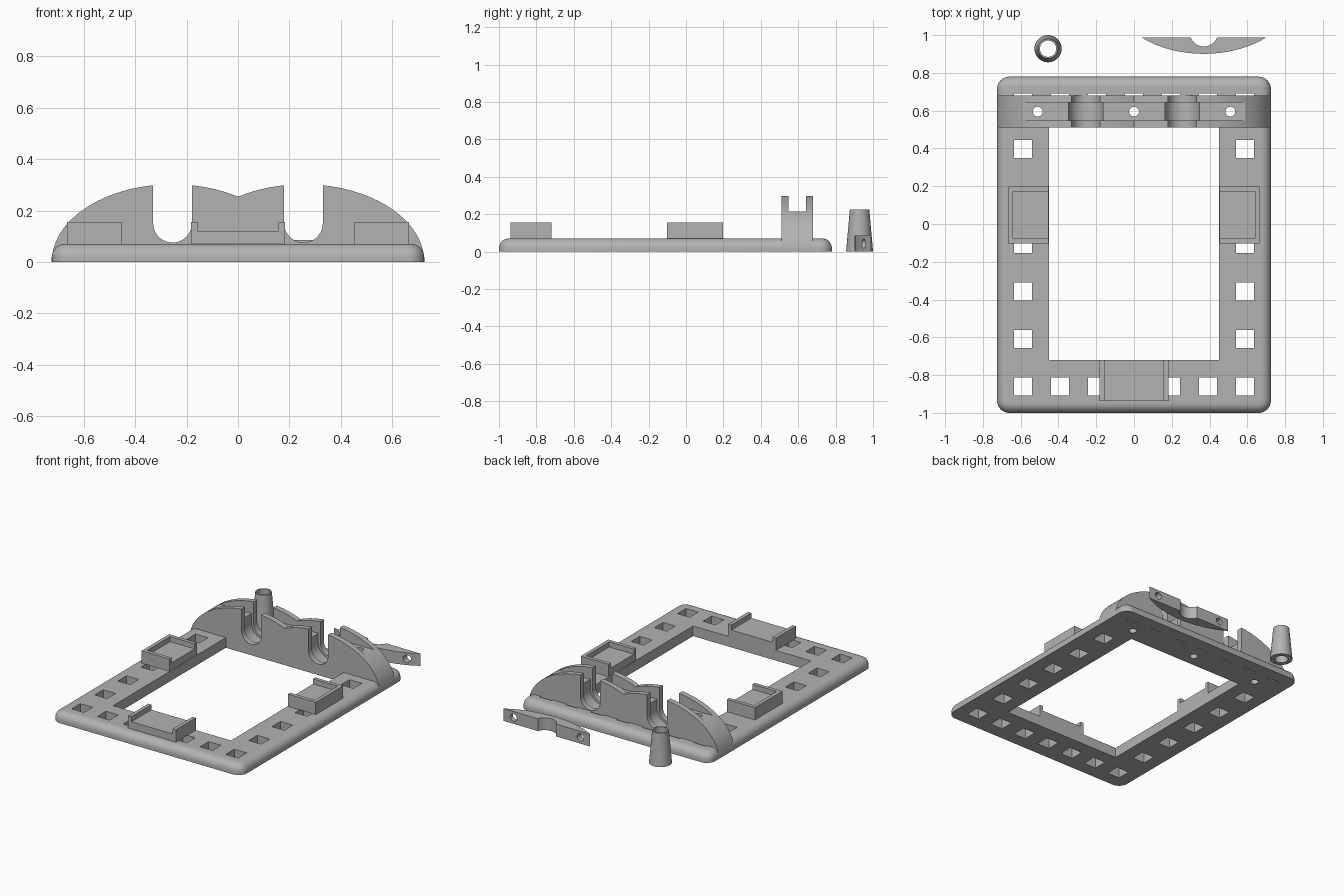
import bpy, bmesh, math
from mathutils import Vector

if "Cube" in bpy.data.objects:
    bpy.data.objects.remove(bpy.data.objects["Cube"])

grey = bpy.data.materials.new("grey_plastic")
grey.use_nodes = True
grey.diffuse_color = (0.45, 0.45, 0.45, 1)
grey.node_tree.nodes["Principled BSDF"].inputs["Base Color"].default_value = (0.45, 0.45, 0.45, 1)


def finish(name, bm):
    bmesh.ops.recalc_face_normals(bm, faces=bm.faces)
    mesh = bpy.data.meshes.new(name)
    bm.to_mesh(mesh)
    bm.free()
    mesh.materials.append(grey)
    ob = bpy.data.objects.new(name, mesh)
    bpy.context.collection.objects.link(ob)
    return ob


def add_box(bm, x0, x1, y0, y1, z0, z1):
    made = bmesh.ops.create_cube(bm, size=1)["verts"]
    for v in made:
        v.co = Vector((x1 if v.co.x > 0 else x0, y1 if v.co.y > 0 else y0, z1 if v.co.z > 0 else z0))


def add_prism(bm, points, axis, lo, hi):
    """Extrude a flat outline along Y (outline in XZ) or Z (outline in XY)."""
    def place(p, h):
        return (p[0], h, p[1]) if axis == "Y" else (p[0], p[1], h)
    face = bm.faces.new([bm.verts.new(place(p, lo)) for p in points])
    made = bmesh.ops.extrude_face_region(bm, geom=[face])["geom"]
    for v in made:
        if isinstance(v, bmesh.types.BMVert):
            v.co = place((v.co.x, v.co.z if axis == "Y" else v.co.y), hi)


def arc(cx, cy, rx, ry, a0, a1, n):
    steps = [math.radians(a0 + (a1 - a0) * i / n) for i in range(n + 1)]
    return [(cx + rx * math.cos(a), cy + ry * math.sin(a)) for a in steps]


def circle(cx, cy, r, n=32):
    return arc(cx, cy, r, r, 0, 360, n)[:-1]


def combine(target, bm, operation):
    tool = finish("cutter", bm)
    tool.hide_render = True
    mod = target.modifiers.new("combine", "BOOLEAN")
    mod.operation, mod.object, mod.solver = operation, tool, "EXACT"
    bpy.context.view_layer.objects.active = target
    bpy.ops.object.modifier_apply(modifier=mod.name)
    bpy.data.objects.remove(tool)


def smooth(ob):
    bpy.ops.object.select_all(action="DESELECT")
    ob.select_set(True)
    bpy.context.view_layer.objects.active = ob
    bpy.ops.object.shade_smooth_by_angle(angle=math.radians(30))


TOP = 0.07
HX, HZ, HUMP_A, HUMP_B = 0.255, 0.15, 0.47, 0.302

# Base plate with rounded corners and rounded upper rim
bm = bmesh.new()
add_box(bm, -0.725, 0.725, -1, 0.78, 0, TOP)
upright = [e for e in bm.edges if abs(e.verts[0].co.z - e.verts[1].co.z) > 0.01]
bmesh.ops.bevel(bm, geom=upright, offset=0.065, segments=10, profile=0.5, affect="EDGES")
rim = [e for e in bm.edges if all(v.co.z > TOP - 0.001 for v in e.verts)]
bmesh.ops.bevel(bm, geom=rim, offset=0.052, segments=8, profile=0.5, affect="EDGES")
frame = finish("base_frame", bm)

# Central opening and rows of square holes
bm = bmesh.new()
add_box(bm, -0.45, 0.45, -0.72, 0.51, -0.1, 0.2)
spots = [(i * 0.196, y) for i in range(-3, 4) for y in (-0.86, 0.645)]
spots += [(s * 0.588, -0.86 + j * 0.2515) for s in (-1, 1) for j in range(1, 6)]
for x, y in spots:
    add_box(bm, x - 0.047, x + 0.047, y - 0.047, y + 0.047, -0.1, 0.2)
combine(frame, bm, "DIFFERENCE")

# Double-humped holder across the back
bm = bmesh.new()
end = math.degrees(math.acos(-HX / HUMP_A))
half = arc(HX, 0, HUMP_A, HUMP_B, 0, end, 40)
add_prism(bm, half + [(-x, z) for x, z in reversed(half[:-1])], "Y", 0.51, 0.68)
combine(frame, bm, "UNION")

# U-shaped notches, then the wider grooves inside them
for r, y0, y1 in ((0.075, 0.5, 0.7), (0.092, 0.548, 0.642)):
    bm = bmesh.new()
    for s in (-1, 1):
        outline = arc(s * HX, HZ, r, r, 180, 360, 24) + [(s * HX + r, 0.5), (s * HX - r, 0.5)]
        add_prism(bm, outline, "Y", y0, y1)
    combine(frame, bm, "DIFFERENCE")

# Clip channel along the top of the holder
bm = bmesh.new()
add_box(bm, -0.8, 0.8, 0.548, 0.642, 0.213, 0.5)
combine(frame, bm, "DIFFERENCE")

# Vertical bolt holes
bm = bmesh.new()
for x in (-0.51, 0, 0.51):
    add_prism(bm, circle(x, 0.595, 0.026), "Z", -0.1, 0.5)
combine(frame, bm, "DIFFERENCE")
smooth(frame)

# Front cradle, open to front and back
FLOOR, WALL = 0.12, 0.155
bm = bmesh.new()
add_box(bm, -0.182, 0.182, -0.937, -0.72, TOP, FLOOR)
for s in (-1, 1):
    add_box(bm, min(s * 0.182, s * 0.157), max(s * 0.182, s * 0.157), -0.937, -0.72, FLOOR, WALL)
finish("front_cradle", bm)

# Side cradles, open towards the middle
for name, s in (("left_cradle", 1), ("right_cradle", -1)):
    bm = bmesh.new()
    for x0, x1, y0, y1, z0, z1 in (
            (0.452, 0.665, -0.102, 0.198, TOP, FLOOR),
            (0.64, 0.665, -0.102, 0.198, FLOOR, WALL),
            (0.452, 0.64, -0.102, -0.077, FLOOR, WALL),
            (0.452, 0.64, 0.173, 0.198, FLOOR, WALL)):
        add_box(bm, min(s * x0, s * x1), max(s * x0, s * x1), y0, y1, z0, z1)
    finish(name, bm)

# Loose clip lying behind the frame
CX, BACK = 0.37, 0.988
bm = bmesh.new()
side = math.degrees(math.asin(0.215 / HUMP_B))
add_prism(bm, arc(CX, BACK + 0.215, HUMP_A, HUMP_B, 180 + side, 360 - side, 32), "Z", 0, 0.085)
clip = finish("loose_clip", bm)
bm = bmesh.new()
add_prism(bm, circle(CX, 1.015, 0.075, 48), "Z", -0.1, 0.2)
for s in (-1, 1):
    add_prism(bm, circle(CX + s * HX, 0.043, 0.025), "Y", 0.8, 1.1)
combine(clip, bm, "DIFFERENCE")
smooth(clip)

# Tapered hollow sleeve
bm = bmesh.new()
rings = []
for r, z in ((0.072, 0), (0.052, 0.225), (0.043, 0.225), (0.043, 0)):
    rings.append([bm.verts.new((x, y, z)) for x, y in circle(-0.455, 0.928, r, 48)])
for k in range(4):
    a, b = rings[k], rings[(k + 1) % 4]
    for i in range(48):
        j = (i + 1) % 48
        bm.faces.new((a[i], a[j], b[j], b[i]))
smooth(finish("tapered_sleeve", bm))
